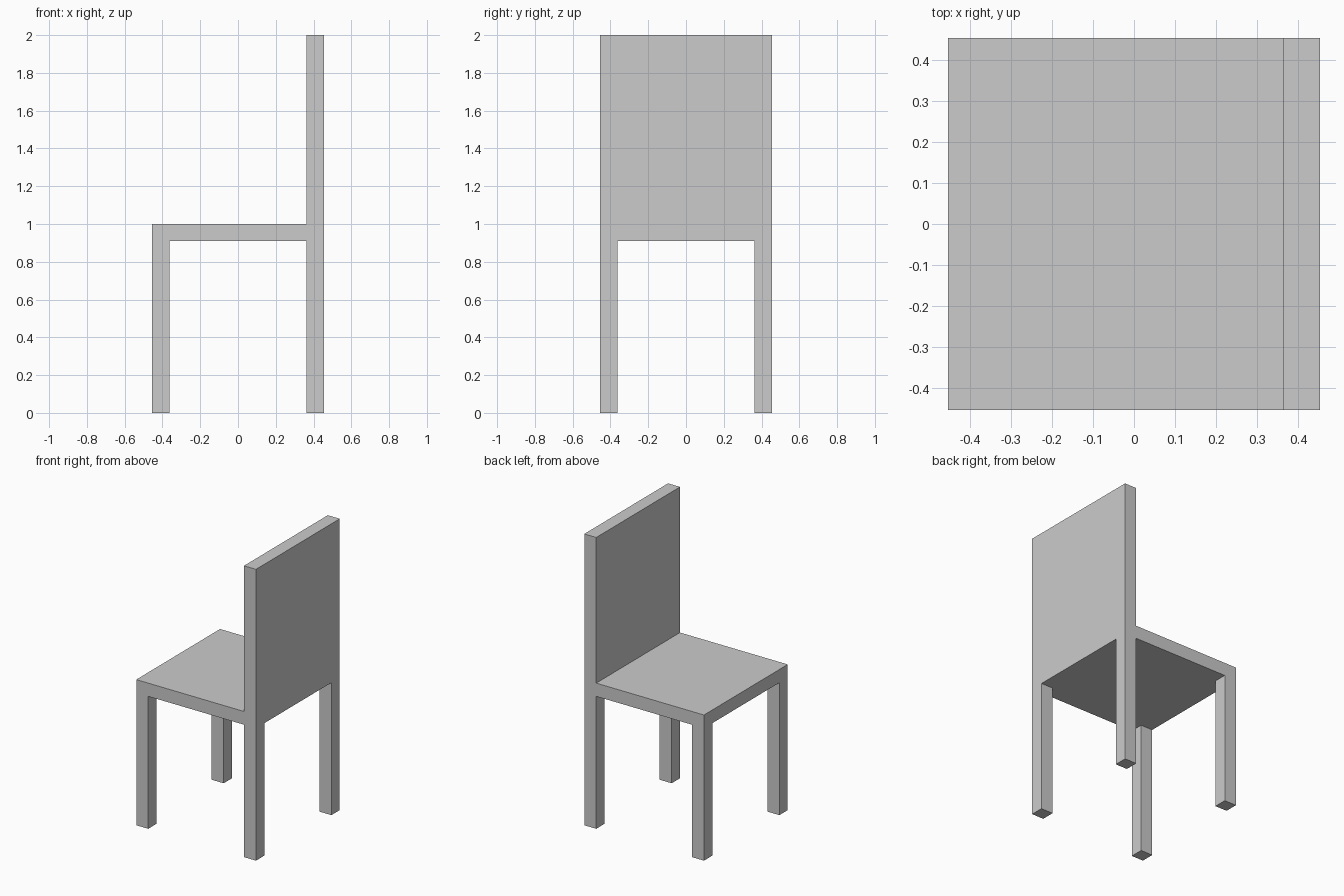
import bpy, bmesh

if "Cube" in bpy.data.objects:
    bpy.data.objects.remove(bpy.data.objects["Cube"])

T = 1 / 11            # leg, seat and back thickness
H = 5 / 11            # half width
SEAT_TOP, TOP = 1.0, 2.0
CUTS = [-H, -H + T, H - T, H]

bm = bmesh.new()


def extrude(faces, dz):
    """Pull a group of faces straight up or down, leaving no inner walls."""
    r = bmesh.ops.extrude_face_region(bm, geom=faces)
    verts = [g for g in r["geom"] if isinstance(g, bmesh.types.BMVert)]
    bmesh.ops.delete(bm, geom=[f for f in faces if f.is_valid], context="FACES_ONLY")
    bmesh.ops.translate(bm, verts=verts, vec=(0, 0, dz))


def pick(z, test):
    """Horizontal faces at height z whose centre passes the test."""
    out = []
    for f in bm.faces:
        c = f.calc_center_median()
        if all(abs(v.co.z - z) < 1e-4 for v in f.verts) and test(c.x, c.y):
            out.append(f)
    return out


# seat: slab split into a 3 x 3 grid so the corners can become legs
for z in (SEAT_TOP - T, SEAT_TOP):
    g = [[bm.verts.new((x, y, z)) for y in CUTS] for x in CUTS]
    for i in range(3):
        for j in range(3):
            bm.faces.new((g[i][j], g[i + 1][j], g[i + 1][j + 1], g[i][j + 1]))
bmesh.ops.bridge_loops(bm, edges=[e for e in bm.edges if e.is_boundary])

# four legs pulled down from the corners
inner = H - T
extrude(pick(SEAT_TOP - T, lambda x, y: abs(x) > inner and abs(y) > inner), T - SEAT_TOP)

# backrest pulled up from the +x strip
extrude(pick(SEAT_TOP, lambda x, y: x > inner), TOP - SEAT_TOP)

bmesh.ops.recalc_face_normals(bm, faces=bm.faces[:])
mesh = bpy.data.meshes.new("chair")
bm.to_mesh(mesh)
bm.free()
bpy.context.collection.objects.link(bpy.data.objects.new("chair", mesh))
